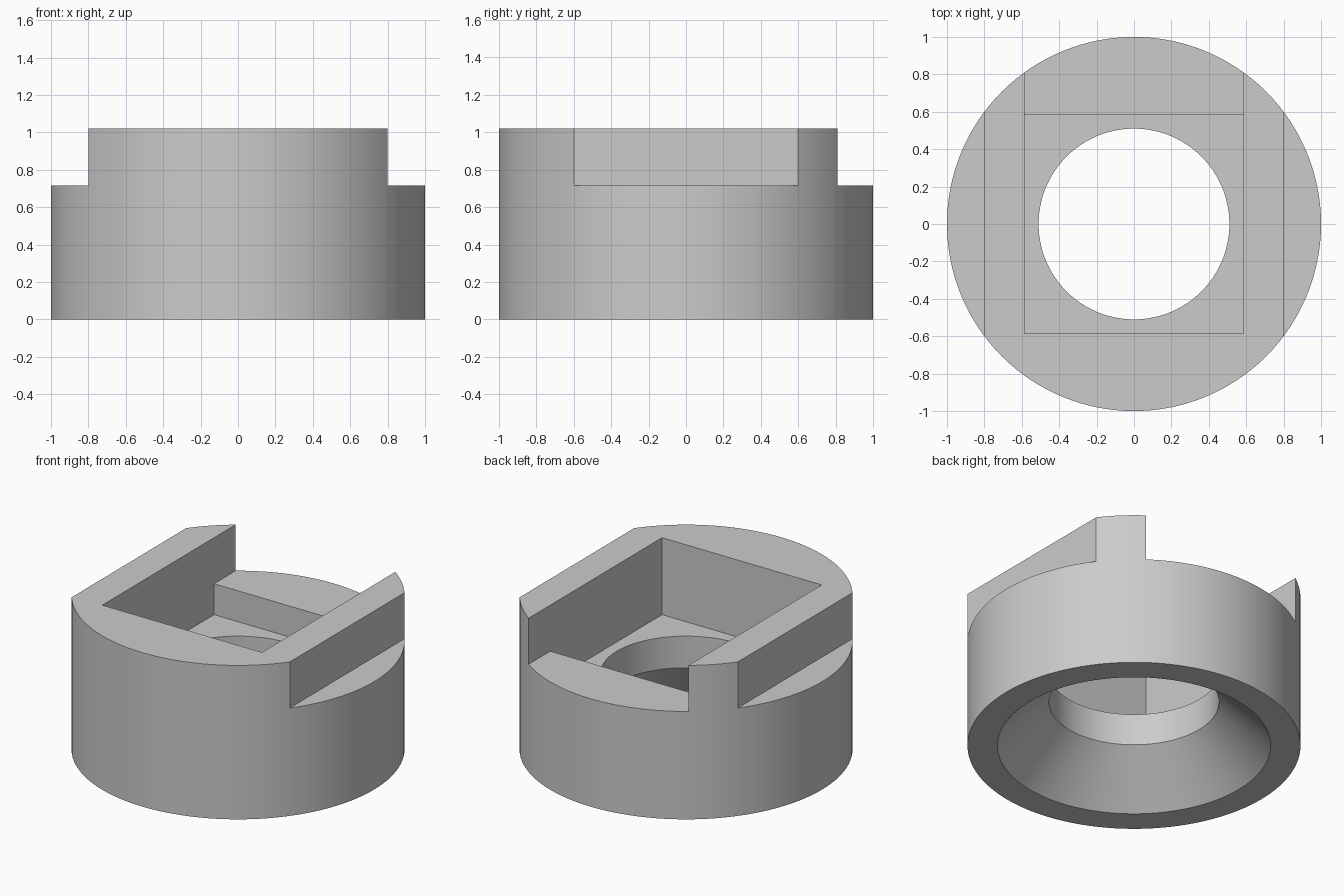
import bpy
import bmesh
import math

cube = bpy.data.objects.get("Cube")
if cube:
    bpy.data.objects.remove(cube, do_unlink=True)

SEGMENTS = 128
HEIGHT, LEDGE, FLOOR = 1.02, 0.715, 0.51
HALF_SLOT, HALF_FLATS = 0.585, 0.8

grey = bpy.data.materials.new("plain grey")
grey.use_nodes = True
grey.diffuse_color = (0.6, 0.6, 0.6, 1)
grey.node_tree.nodes["Principled BSDF"].inputs["Base Color"].default_value = (0.6, 0.6, 0.6, 1)


def add_object(name, bm):
    bmesh.ops.recalc_face_normals(bm, faces=bm.faces)
    mesh = bpy.data.meshes.new(name)
    bm.to_mesh(mesh)
    bm.free()
    mesh.materials.append(grey)
    obj = bpy.data.objects.new(name, mesh)
    bpy.context.collection.objects.link(obj)
    return obj


def lathe(name, profile):
    """Revolve a closed (radius, height) profile around z."""
    bm = bmesh.new()
    rings = []
    for i in range(SEGMENTS):
        a = 2 * math.pi * i / SEGMENTS
        rings.append([bm.verts.new((r * math.cos(a), r * math.sin(a), z)) for r, z in profile])
    n = len(profile)
    for i in range(SEGMENTS):
        here, there = rings[i], rings[(i + 1) % SEGMENTS]
        for j in range(n):
            k = (j + 1) % n
            bm.faces.new((here[j], there[j], there[k], here[k]))
    return add_object(name, bm)


def cut_box(target, name, low, high):
    """Subtract the box spanning two corners."""
    bm = bmesh.new()
    bmesh.ops.create_cube(bm, size=1)
    for v in bm.verts:
        v.co = [lo + (c + 0.5) * (hi - lo) for c, lo, hi in zip(v.co, low, high)]
    cutter = add_object(name, bm)
    cutter.hide_render = True
    mod = target.modifiers.new(name, "BOOLEAN")
    mod.operation = "DIFFERENCE"
    mod.solver = "EXACT"
    mod.object = cutter
    bpy.context.view_layer.objects.active = target
    bpy.ops.object.modifier_apply(modifier=name)
    bpy.data.objects.remove(cutter, do_unlink=True)


# Round body with a central bore and a conical countersink underneath
body = lathe("collar_body", [(1, 0), (1, HEIGHT), (0.51, HEIGHT), (0.51, 0.3), (0.82, 0)])

# Square pocket, open channel at the back, and a flat step on each side
cut_box(body, "pocket", (-HALF_SLOT, -HALF_SLOT, FLOOR), (HALF_SLOT, HALF_SLOT, 2))
cut_box(body, "back_channel", (-HALF_SLOT, 0, LEDGE), (HALF_SLOT, 2, 2))
cut_box(body, "left_step", (HALF_FLATS, -2, LEDGE), (2, 2, 2))
cut_box(body, "right_step", (-2, -2, LEDGE), (-HALF_FLATS, 2, 2))

# Smooth round walls with crisp edges
bpy.ops.object.select_all(action="DESELECT")
body.select_set(True)
bpy.context.view_layer.objects.active = body
bpy.ops.object.shade_smooth_by_angle(angle=math.radians(25))
